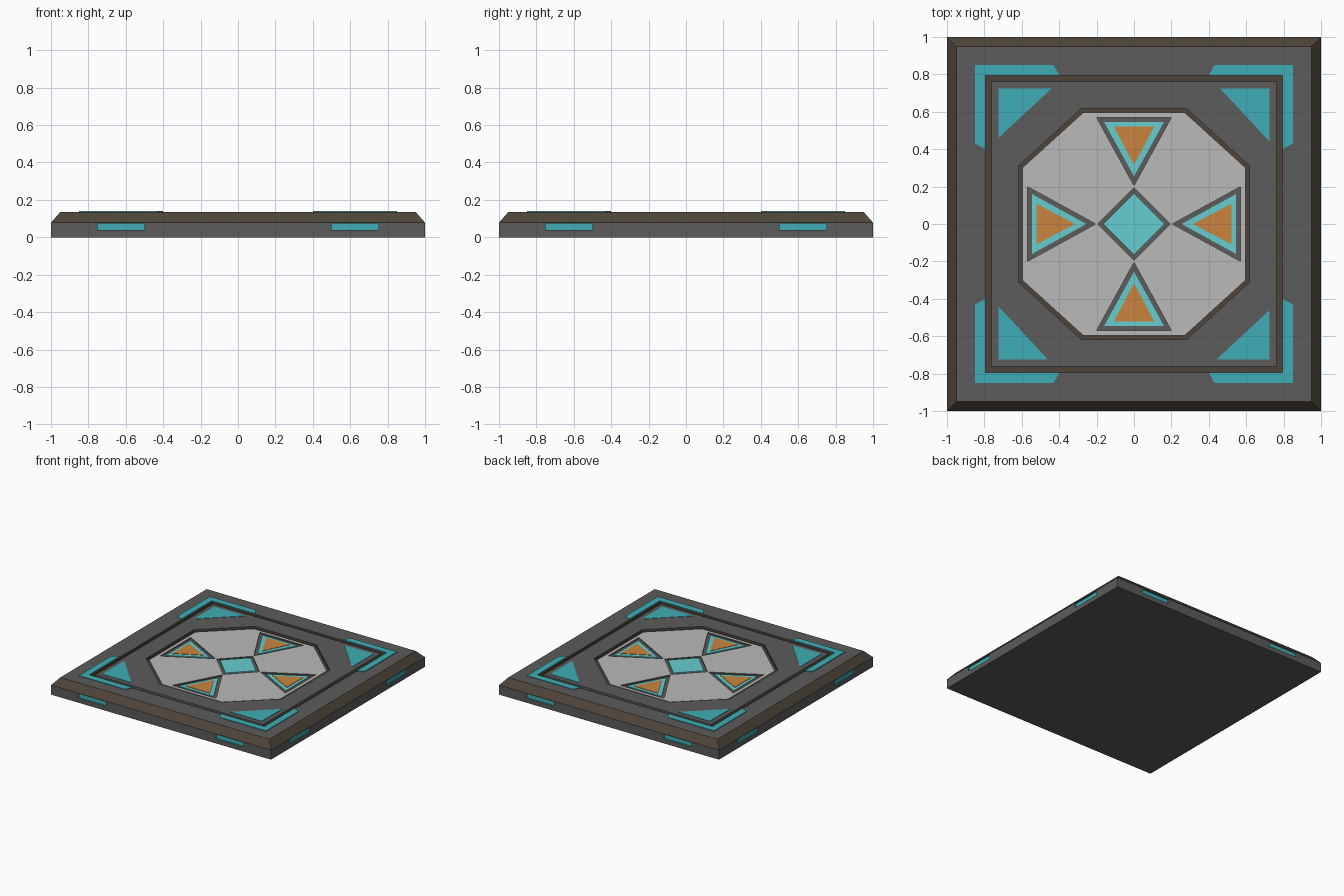
import bpy, bmesh
from math import cos, sin, pi

if "Cube" in bpy.data.objects:
    bpy.data.objects.remove(bpy.data.objects["Cube"])


def mat(name, r, g, b):
    m = bpy.data.materials.new(name)
    m.diffuse_color = tuple((c / 255) ** 2.2 for c in (r, g, b)) + (1,)
    m.use_nodes = True
    m.node_tree.nodes["Principled BSDF"].inputs["Base Color"].default_value = m.diffuse_color
    return m


DARK = mat("dark_grey", 92, 92, 92)
BROWN = mat("brown", 80, 70, 60)
TEAL = mat("teal", 66, 172, 180)
LIGHT_TEAL = mat("light_teal", 102, 204, 206)
ORANGE = mat("orange", 200, 132, 64)
LIGHT = mat("light_grey", 184, 184, 184)


def finish(name, bm, *mats):
    bmesh.ops.recalc_face_normals(bm, faces=bm.faces)
    me = bpy.data.meshes.new(name)
    bm.to_mesh(me)
    bm.free()
    for m in mats:
        me.materials.append(m)
    ob = bpy.data.objects.new(name, me)
    bpy.context.collection.objects.link(ob)
    return ob


def prisms(name, polys, z0, z1, m):
    """Extrude flat outlines from z0 up to z1."""
    bm = bmesh.new()
    for pts in polys:
        f = bm.faces.new([bm.verts.new((x, y, z0)) for x, y in pts])
        ext = bmesh.ops.extrude_face_region(bm, geom=[f], use_keep_orig=True)
        for v in ext["geom"]:
            if isinstance(v, bmesh.types.BMVert):
                v.co.z = z1
    return finish(name, bm, m)


def four(pts):
    """Repeat an outline at quarter turns."""
    out = []
    for k in range(4):
        c, s = round(cos(k * pi / 2)), round(sin(k * pi / 2))
        out.append([(x * c - y * s, x * s + y * c) for x, y in pts])
    return out


def square(r):
    return [(-r, -r), (r, -r), (r, r), (-r, r)]


def octagon(r, a, b):
    return [(a, r), (-a, r), (-r, b), (-r, -b), (-a, -r), (a, -r), (r, -b), (r, b)]


def cut(ob, cutter):
    md = ob.modifiers.new("cut", 'BOOLEAN')
    md.operation = 'DIFFERENCE'
    md.solver = 'EXACT'
    md.material_mode = 'TRANSFER'
    md.object = cutter
    cutter.hide_render = True
    cutter.hide_set(True)


# Slab with brown chamfered rim
bm = bmesh.new()
rings = [[bm.verts.new((x, y, z)) for x, y in square(r)]
         for r, z in ((1, 0), (1, 0.078), (0.95, 0.135))]
bm.faces.new(rings[0])
bm.faces.new(rings[2])
for lvl in (0, 1):
    for i in range(4):
        j = (i + 1) % 4
        f = bm.faces.new((rings[lvl][i], rings[lvl][j], rings[lvl + 1][j], rings[lvl + 1][i]))
        f.material_index = lvl
slab = finish("slab", bm, DARK, BROWN)

# Square pocket and side recesses in the slab
cut(slab, prisms("pocket_cutter", [square(0.793)], 0.115, 0.3, BROWN))
slots = [[(s * 0.5, -1.1), (s * 0.75, -1.1), (s * 0.75, -0.99), (s * 0.5, -0.99)] for s in (-1, 1)]
cut(slab, prisms("side_slot_cutter", [p for s in slots for p in four(s)], 0.038, 0.074, TEAL))

# Inner deck with octagonal opening
deck = prisms("inner_deck", [square(0.763)], 0.113, 0.135, DARK)
cut(deck, prisms("octagon_cutter", [octagon(0.618, 0.28, 0.31)], 0.05, 0.3, BROWN))

# Corner brackets and corner triangles
prisms("corner_brackets", four([(-.85, .85), (-.85, .43), (-.795, .4), (-.795, .795),
                                (-.4, .795), (-.43, .85)]), 0.125, 0.14, TEAL)
prisms("corner_triangles", four([(-.725, .725), (-.725, .46), (-.44, .725)]), 0.125, 0.138, TEAL)

# Octagonal plate with recessed inlays
plate = prisms("octagon_plate", [octagon(0.597, 0.27, 0.30)], 0.11, 0.126, LIGHT)
inlays = four([(-.2, .57), (0, .205), (.2, .57)])
diamond = [(0.195, 0), (0, 0.195), (-0.195, 0), (0, -0.195)]
cut(plate, prisms("inlay_cutter", inlays + [diamond], 0.117, 0.3, DARK))
prisms("teal_triangles", four([(-.16, .545), (0, .255), (.16, .545)]), 0.114, 0.123, LIGHT_TEAL)
prisms("orange_triangles", four([(-.108, .52), (0, .315), (.108, .52)]), 0.115, 0.126, ORANGE)
prisms("center_diamond", [[(x * 0.84, y * 0.84) for x, y in diamond]], 0.114, 0.126, LIGHT_TEAL)
